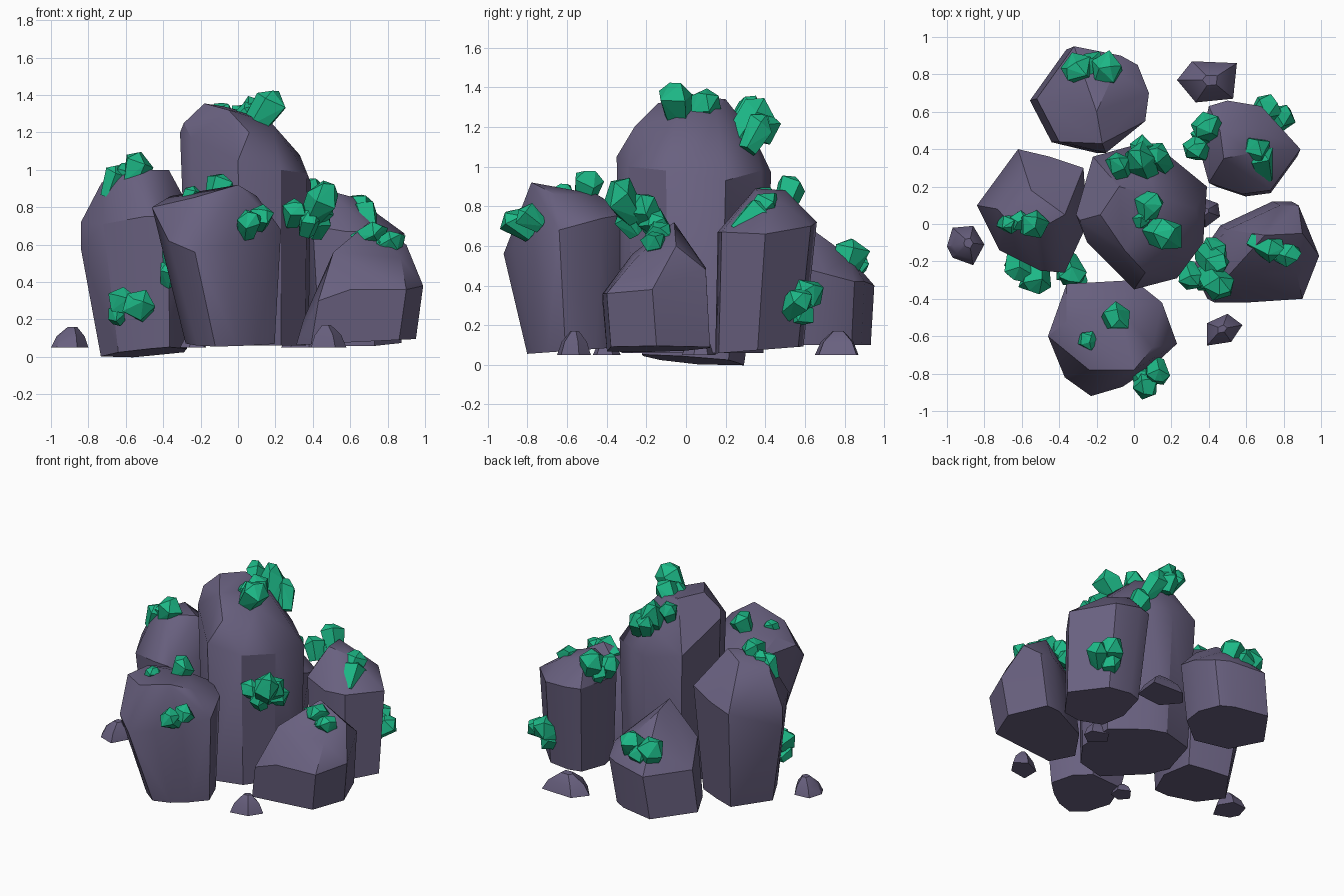
import bpy, bmesh, math, random
from mathutils import Vector

random.seed(11)


def material(name, rgb):
    m = bpy.data.materials.new(name)
    m.diffuse_color = (*rgb, 1)
    return m


STONE = material("purple_grey_stone", (0.14, 0.118, 0.213))
GREEN = material("green_crystal", (0.012, 0.48, 0.24))


def finish(bm, name, mat, angle):
    bmesh.ops.recalc_face_normals(bm, faces=bm.faces)
    me = bpy.data.meshes.new(name)
    bm.to_mesh(me)
    bm.free()
    ob = bpy.data.objects.new(name, me)
    bpy.context.collection.objects.link(ob)
    me.materials.append(mat)
    bpy.ops.object.select_all(action="DESELECT")
    ob.select_set(True)
    bpy.context.view_layer.objects.active = ob
    if angle:
        bpy.ops.object.shade_smooth_by_angle(angle=math.radians(angle))
    return ob


def hull(bm, points):
    verts = [bm.verts.new(p) for p in points]
    res = bmesh.ops.convex_hull(bm, input=verts)
    junk = {v for v in res["geom_interior"] + res["geom_unused"]
            if isinstance(v, bmesh.types.BMVert) and v.is_valid}
    bmesh.ops.delete(bm, geom=list(junk), context="VERTS")


def rock(name, shoulder, tops, base, scale, z0, tilt=(0.0, 0.0)):
    """Boulder: shoulder ring, upper facet corners, shrunken flat base."""
    n = len(shoulder)
    cx = sum(p[0] for p in shoulder) / n
    cy = sum(p[1] for p in shoulder) / n
    foot = [(base[0] + (x - cx) * scale, base[1] + (y - cy) * scale,
             z0 + tilt[0] * (x - cx) + tilt[1] * (y - cy)) for x, y, z in shoulder]
    bm = bmesh.new()
    hull(bm, list(shoulder) + list(tops) + foot)
    bmesh.ops.dissolve_limit(bm, angle_limit=math.radians(5), verts=bm.verts, edges=bm.edges)
    finish(bm, name, STONE, 32)


def pebble(name, outline, peak, h):
    """Small half-buried stone: outline, sloping sides, off-centre top."""
    pts = []
    for z, k in ((0.05, 1.0), (0.05 + h * 0.55, 0.75), (0.05 + h, 0.25)):
        pts += [(peak[0] + (x - peak[0]) * k, peak[1] + (y - peak[1]) * k, z) for x, y in outline]
    bm = bmesh.new()
    hull(bm, pts)
    finish(bm, name, STONE, 35)


def crystals(name, direction, items):
    """Cluster of faceted shards; items are (x, y, z, length, radius)."""
    bm = bmesh.new()
    for x, y, z, length, r in items:
        length, r = length * 1.2, r * 1.08
        jitter = Vector([random.uniform(-0.2, 0.2) for _ in range(3)])
        d = (Vector(direction).normalized() + jitter).normalized()
        q = d.to_track_quat("Z", "Y")
        turn = random.uniform(0, math.tau)
        pts = []
        for h, k in ((-0.5, 0.7), (0.2, 1.0)):
            for i in range(5):
                a = turn + math.tau * i / 5
                up = random.uniform(-0.12, 0.12) * (h > 0)
                k2 = r * k * random.uniform(0.88, 1.12)
                pts.append(Vector((k2 * math.cos(a), k2 * math.sin(a), (h + up) * length)))
        pts += [Vector((r * 0.4, 0, length * 0.5)), Vector((-r * 0.25, r * 0.2, length * 0.46))]
        hull(bm, [Vector((x, y, z)) + q @ p for p in pts])
    finish(bm, name, GREEN, 0)


# Boulders
rock("central_boulder",
     [(-0.31, 0.05, 1.2), (-0.25, -0.1, 1.17), (0.0, -0.35, 1.05), (0.23, -0.29, 1.0),
      (0.37, -0.1, 0.98), (0.39, 0.2, 0.93), (0.17, 0.38, 0.98), (0.03, 0.43, 0.97),
      (-0.22, 0.36, 1.02)],
     [(-0.18, 0.05, 1.355), (-0.05, -0.14, 1.32), (0.18, -0.05, 1.25), (0.12, 0.15, 1.29),
      (-0.08, 0.2, 1.34), (-0.29, 0.02, 1.25), (0.06, -0.26, 1.2), (0.33, 0.08, 1.08),
      (0.05, 0.34, 1.16)],
     (0.06, 0.055), 0.92, 0.06)
rock("left_boulder",
     [(-0.84, 0.1, 0.72), (-0.62, 0.40, 0.72), (-0.45, 0.36, 0.75), (-0.27, 0.3, 0.8),
      (-0.25, 0.0, 0.78), (-0.37, -0.26, 0.75), (-0.5, -0.25, 0.75), (-0.72, -0.14, 0.71)],
     [(-0.66, 0.0, 0.98), (-0.37, 0.05, 1.0), (-0.53, -0.04, 1.0), (-0.55, 0.18, 1.0),
      (-0.73, 0.08, 0.93), (-0.84, 0.1, 0.58)],
     (-0.47, 0.03), 0.78, 0.025, (0.06, -0.06))
rock("front_boulder",
     [(-0.46, -0.6, 0.8), (-0.36, -0.32, 0.78), (0.0, -0.3, 0.76), (0.15, -0.42, 0.74),
      (0.23, -0.64, 0.68), (0.09, -0.77, 0.64), (-0.06, -0.87, 0.6), (-0.23, -0.92, 0.56),
      (-0.37, -0.82, 0.62)],
     [(-0.24, -0.78, 0.85), (0.0, -0.78, 0.92), (0.1, -0.66, 0.86), (-0.08, -0.45, 0.86),
      (-0.36, -0.52, 0.86)],
     (-0.04, -0.6), 0.69, 0.07, (0.0, 0.05))
rock("right_boulder",
     [(0.35, -0.25, 0.2), (0.43, -0.42, 0.3), (0.6, -0.42, 0.36), (0.9, -0.40, 0.36),
      (0.99, -0.17, 0.38), (0.88, 0.1, 0.48), (0.78, 0.1, 0.49), (0.5, -0.03, 0.46)],
     [(0.51, -0.27, 0.56), (0.87, -0.26, 0.53), (0.7, -0.06, 0.72), (0.9, -0.05, 0.6)],
     (0.64, -0.165), 1.0, 0.08, (0.05, 0.0))
rock("back_boulder",
     [(-0.52, 0.67, 0.40), (-0.32, 0.95, 0.40), (-0.07, 0.9, 0.42), (0.02, 0.85, 0.42),
      (0.08, 0.7, 0.46), (0.06, 0.55, 0.5), (-0.15, 0.38, 0.6), (-0.4, 0.44, 0.52)],
     [(-0.17, 0.43, 0.73), (-0.2, 0.6, 0.71), (-0.27, 0.8, 0.55), (-0.1, 0.82, 0.55)],
     (-0.21, 0.67), 0.97, 0.1)
rock("back_right_boulder",
     [(0.35, 0.4, 0.72), (0.4, 0.63, 0.72), (0.5, 0.66, 0.72), (0.68, 0.63, 0.7),
      (0.89, 0.4, 0.66), (0.73, 0.18, 0.67), (0.58, 0.16, 0.67), (0.4, 0.22, 0.7)],
     [(0.46, 0.5, 0.88), (0.48, 0.35, 0.89), (0.63, 0.38, 0.85), (0.67, 0.5, 0.81)],
     (0.585, 0.37), 0.89, 0.075, (0.0, 0.07))

# Loose stones around the foot
pebble("left_loose_stone", [(-1.0, -0.12), (-0.97, -0.02), (-0.86, -0.01), (-0.8, -0.11),
                            (-0.86, -0.22), (-0.97, -0.18)], (-0.88, -0.1), 0.11)
pebble("front_loose_stone", [(0.39, -0.53), (0.5, -0.48), (0.58, -0.54), (0.52, -0.63),
                             (0.39, -0.65)], (0.47, -0.56), 0.12)
pebble("back_loose_stone", [(0.23, 0.77), (0.31, 0.87), (0.55, 0.86), (0.53, 0.67),
                            (0.33, 0.65)], (0.41, 0.77), 0.12)
pebble("side_loose_stone", [(0.28, 0.06), (0.34, 0.15), (0.45, 0.11), (0.46, 0.04),
                            (0.38, -0.02)], (0.38, 0.07), 0.10)
pebble("gap_loose_stone", [(-0.31, -0.41), (-0.25, -0.33), (-0.17, -0.37), (-0.18, -0.45),
                           (-0.26, -0.47)], (-0.23, -0.4), 0.07)

# Crystal clusters
crystals("summit_crystals", (0.6, -0.15, 0.75),
         [(0.15, -0.05, 1.325, 0.19, 0.09), (0.08, 0.10, 1.30, 0.15, 0.08),
          (0.04, 0.02, 1.30, 0.1, 0.05)])
crystals("upper_back_crystals", (-0.1, 0.4, 0.85),
         [(0.04, 0.32, 1.22, 0.26, 0.085), (0.13, 0.36, 1.17, 0.18, 0.07),
          (-0.08, 0.31, 1.29, 0.14, 0.065), (0.04, 0.40, 1.2, 0.13, 0.06)])
crystals("left_top_crystals", (0.25, -0.1, 0.9),
         [(-0.67, 0.0, 0.94, 0.15, 0.05), (-0.54, 0.0, 1.01, 0.15, 0.075),
          (-0.61, 0.02, 0.98, 0.1, 0.055)])
crystals("left_low_crystals", (-0.2, -0.9, 0.3),
         [(-0.62, -0.22, 0.30, 0.15, 0.075), (-0.53, -0.28, 0.27, 0.16, 0.08),
          (-0.65, -0.21, 0.22, 0.1, 0.045)])
crystals("left_gap_crystals", (0.1, -0.6, 0.7),
         [(-0.34, -0.25, 0.53, 0.2, 0.075), (-0.37, -0.25, 0.45, 0.12, 0.055),
          (-0.30, -0.3, 0.5, 0.14, 0.05)])
crystals("front_top_crystals", (0.3, 0.1, 0.9),
         [(-0.10, -0.50, 0.90, 0.14, 0.075), (-0.25, -0.62, 0.87, 0.08, 0.05)])
crystals("front_face_crystals", (0.1, -0.7, 0.5),
         [(0.06, -0.85, 0.71, 0.15, 0.065), (0.12, -0.79, 0.74, 0.12, 0.06),
          (0.04, -0.8, 0.69, 0.12, 0.05)])
crystals("right_gap_crystals", (0.3, -0.5, 0.7),
         [(0.44, -0.32, 0.83, 0.2, 0.085), (0.42, -0.20, 0.77, 0.19, 0.075),
          (0.30, -0.28, 0.77, 0.13, 0.06), (0.43, -0.15, 0.71, 0.13, 0.065),
          (0.38, -0.30, 0.72, 0.13, 0.06)])
crystals("right_top_crystals", (0.75, -0.3, 0.45),
         [(0.71, -0.12, 0.65, 0.16, 0.065), (0.81, -0.16, 0.61, 0.15, 0.06),
          (0.75, -0.14, 0.58, 0.13, 0.055)])
crystals("back_right_top_crystals", (-0.2, 0.6, 0.7),
         [(0.65, 0.39, 0.79, 0.17, 0.07), (0.68, 0.33, 0.74, 0.18, 0.07),
          (0.67, 0.28, 0.69, 0.1, 0.055)])
crystals("back_right_inner_crystals", (-0.3, 0.2, 0.8),
         [(0.39, 0.52, 0.87, 0.15, 0.075), (0.33, 0.40, 0.82, 0.14, 0.065),
          (0.37, 0.47, 0.78, 0.12, 0.055)])
crystals("back_right_low_crystals", (0.5, 0.6, 0.45),
         [(0.70, 0.60, 0.35, 0.17, 0.08), (0.78, 0.56, 0.31, 0.15, 0.07),
          (0.68, 0.57, 0.26, 0.13, 0.065)])
crystals("back_crystals", (-0.15, 0.3, 0.8),
         [(-0.30, 0.83, 0.53, 0.17, 0.08), (-0.14, 0.82, 0.54, 0.17, 0.08),
          (-0.22, 0.84, 0.49, 0.17, 0.07)])
